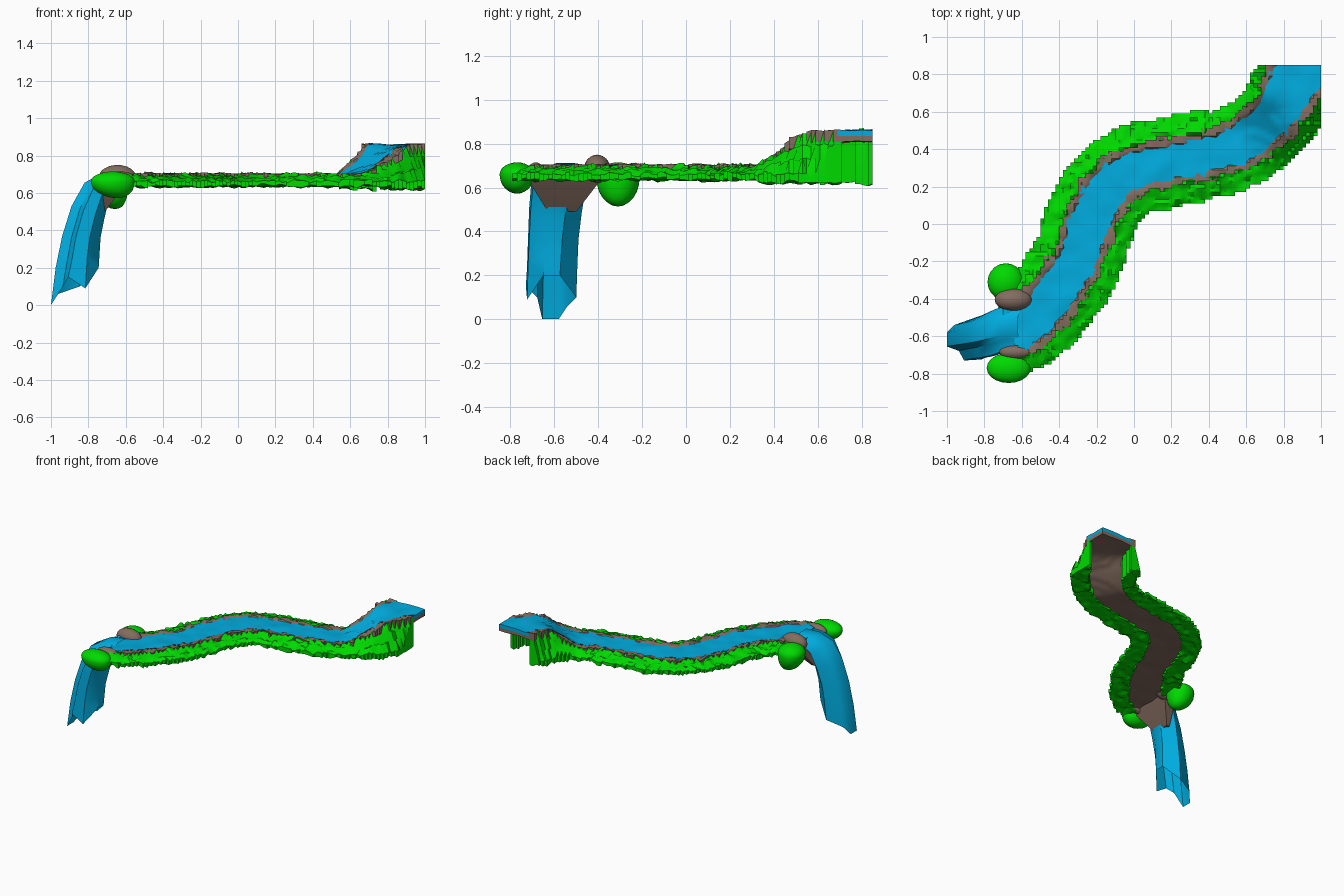
import bpy, bmesh, math
from mathutils import Vector, noise

if "Cube" in bpy.data.objects:
    bpy.data.objects.remove(bpy.data.objects["Cube"])

def material(name, rgb):
    m = bpy.data.materials.new(name)
    m.diffuse_color = (*rgb, 1)
    m.use_nodes = True
    m.node_tree.nodes["Principled BSDF"].inputs["Base Color"].default_value = m.diffuse_color
    return m

WATER = material("water_blue", (0.0, 0.42, 0.75))
GRASS = material("grass_green", (0.0, 0.70, 0.0))
EARTH = material("earth_brown", (0.23, 0.15, 0.115))

def finish(name, bm, mat, angle=35):
    bmesh.ops.recalc_face_normals(bm, faces=bm.faces)
    me = bpy.data.meshes.new(name)
    bm.to_mesh(me)
    bm.free()
    me.materials.append(mat)
    ob = bpy.data.objects.new(name, me)
    bpy.context.collection.objects.link(ob)
    bpy.ops.object.select_all(action='DESELECT')
    ob.select_set(True)
    bpy.context.view_layer.objects.active = ob
    bpy.ops.object.shade_smooth_by_angle(angle=math.radians(angle))
    return ob

# River course: x, y, half width of water, water level
COURSE = [Vector(p) for p in (
    (1.05, 1.0, .15, .86), (.88, .80, .14, .86), (.79, .63, .115, .85),
    (.70, .53, .11, .77), (.60, .45, .11, .705), (.50, .40, .10, .70),
    (.20, .33, .095, .70), (0, .29, .10, .70), (-.13, .19, .11, .70),
    (-.23, .02, .11, .70), (-.30, -.18, .105, .70), (-.41, -.36, .11, .70),
    (-.53, -.50, .115, .70), (-.66, -.57, .13, .70))]
PATH = []
for i in range(len(COURSE) - 1):
    a, b, c, d = (COURSE[min(max(i + k, 0), len(COURSE) - 1)] for k in (-1, 0, 1, 2))
    for k in range(8):
        t = k / 8
        PATH.append(b + (c - a) * t / 2 + (2 * a - 5 * b + 4 * c - d) * t * t / 2
                    + (3 * b - a - 3 * c + d) * t ** 3 / 2)
PATH.append(COURSE[-1])

def sample(x, y):
    """Distance to the course, water half width and water level there."""
    p = min(PATH, key=lambda q: (q.x - x) ** 2 + (q.y - y) ** 2)
    return math.hypot(p.x - x, p.y - y), p.z, p.w

def wobble(x, y, f=14, seed=0):
    return noise.noise(Vector((x * f, y * f, seed)))

# Stepped grid shared by water, earth and grass
S = 0.02
NX, NY = 100, 85
def xy(i, j):
    return -1 + i * S, -.85 + j * S
VERT = {(i, j): sample(*xy(i, j)) for i in range(NX + 1) for j in range(NY + 1)}
CELL = {(i, j): sample(*xy(i + .5, j + .5)) for i in range(NX) for j in range(NY)}

def past_end(x, y):
    return (x + .66) * -.88 + (y + .57) * -.47 > .01 or x < -.69

def grid_part(name, mat, inside, top, bottom):
    bm = bmesh.new()
    cells = set()
    for (i, j), (d, w, z) in CELL.items():
        x, y = xy(i + .5, j + .5)
        if d < .3 and not past_end(x, y) and inside(x, y, d, w):
            cells.add((i, j))
    made = {}
    def v(i, j, up):
        if (i, j, up) not in made:
            x, y = xy(i, j)
            made[i, j, up] = bm.verts.new((x, y, (top if up else bottom)(x, y, *VERT[i, j])))
        return made[i, j, up]
    for i, j in cells:
        ring = [(i, j), (i + 1, j), (i + 1, j + 1), (i, j + 1)]
        bm.faces.new([v(*c, True) for c in ring])
        bm.faces.new([v(*c, False) for c in reversed(ring)])
        for k, n in enumerate(((i, j - 1), (i + 1, j), (i, j + 1), (i - 1, j))):
            if n not in cells:
                a, b = ring[k], ring[(k + 1) % 4]
                bm.faces.new((v(*a, False), v(*b, False), v(*b, True), v(*a, True)))
    return finish(name, bm, mat)

def outer(x, y):
    return .243 if x < .4 else .215 if y > .55 else .235

# River water
grid_part("river_water", WATER,
          lambda x, y, d, w: d < w + .005 + .02 * wobble(x, y),
          lambda x, y, d, w, z: z + .008 * wobble(x, y, 9, 3),
          lambda x, y, d, w, z: z - .025)

# Earth bed with raised rims beside the water
grid_part("earth_bed", EARTH,
          lambda x, y, d, w: d < w + .035 + .03 * wobble(x, y, 16, 5),
          lambda x, y, d, w, z: z - .018 if d < w - .015 else z + .003 + .012 * wobble(x, y, 15, 7),
          lambda x, y, d, w, z: z - .05 + .008 * wobble(x, y, 8, 2))

# Terraced grass banks, tucked under the earth rims
def grass_top(x, y, d, w, z):
    t = (d - w - .02) / (outer(x, y) - w - .02)
    if t < 0:
        return z - .022
    t = round(min(t, 1) * 3) / 3
    return z + .002 - t * (z - .662) + .02 * wobble(x, y, 25, 4)

grid_part("grass_banks", GRASS,
          lambda x, y, d, w: w + .008 < d < outer(x, y) + .012 * wobble(x, y, 10, 9),
          grass_top,
          lambda x, y, d, w, z: .638 + .02 * wobble(x, y, 20, 8) - (.015 if z > .75 else 0))

# Drooping bank ends and rocks beside the falls
def mound(name, mat, loc, size, droop=0, drift=0):
    bm = bmesh.new()
    bmesh.ops.create_icosphere(bm, subdivisions=3, radius=1)
    for v in bm.verts:
        if v.co.z < 0:
            v.co.x += drift * v.co.z ** 2
            v.co.z *= 1 + droop
        v.co = Vector([c * s + l for c, s, l in zip(v.co, size, loc)])
    finish(name, bm, mat, 60)

mound("grass_end_north", GRASS, (-.685, -.31, .65), (.098, .1, .065), 1.1, .3)
mound("grass_end_south", GRASS, (-.67, -.77, .66), (.118, .08, .055), .6, .2)
mound("rock_north", EARTH, (-.645, -.405, .685), (.10, .06, .065))
mound("rock_south", EARTH, (-.63, -.685, .67), (.09, .04, .045))

def loft(name, mat, rings, closed=True, angle=30):
    bm = bmesh.new()
    rows = [[bm.verts.new(p) for p in r] for r in rings]
    n = len(rows[0])
    for a, b in zip(rows, rows[1:]):
        for k in range(n):
            bm.faces.new((a[k], a[(k + 1) % n], b[(k + 1) % n], b[k]))
    if closed:
        bm.faces.new(rows[0])
        bm.faces.new(rows[-1][::-1])
    finish(name, bm, mat, angle)

# Earth funnel under the lip of the falls: z, x range, y range
loft("earth_lip", EARTH, [
    [(x0, y0, z), (x1, y0, z), (x1, y1, z), (x0, y1, z)]
    for z, x0, x1, y0, y1 in ((.68, -.70, -.58, -.71, -.40),
                              (.62, -.71, -.62, -.71, -.40),
                              (.49, -.745, -.72, -.63, -.50))])

# Waterfall: section as (front to back, side, ragged bottom height)
SECTION = ((0, .3, 0), (0, -.35, 0), (.25, -.55, .1), (.36, -1, .15), (.72, -.95, .09),
           (1, -.3, .2), (1, .35, .2), (.6, 1, .1), (.15, .65, .06))
# Rings as front x z, back x z, centre y, half width
FALL = ((-.62, .712, -.60, .66, -.545, .115), (-.72, .71, -.64, .64, -.555, .12),
        (-.82, .655, -.69, .57, -.58, .125), (-.89, .53, -.715, .46, -.595, .12),
        (-.94, .37, -.735, .36, -.605, .115), (-.975, .2, -.74, .28, -.61, .115),
        (-1.0, 0, -.745, .2, -.615, .115))
rings = []
for r, (xf, zf, xb, zb, yc, hw) in enumerate(FALL):
    last = r == len(FALL) - 1
    rings.append([(xf + (xb - xf) * u, yc + hw * v, low if last else zf + (zb - zf) * u)
                  for u, v, low in SECTION])
loft("waterfall", WATER, rings, closed=False, angle=40)
